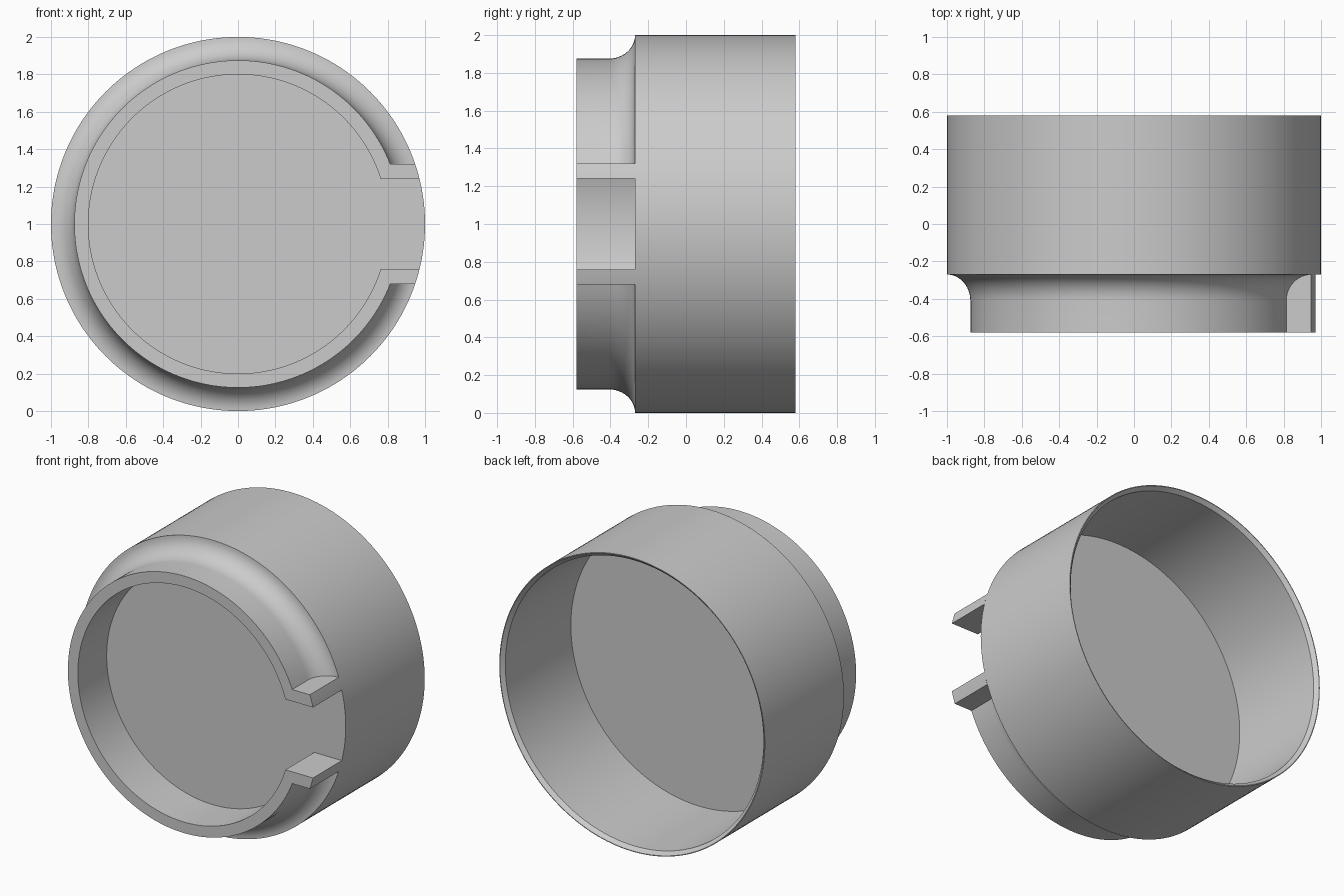
import bpy, bmesh
from math import sin, cos, asin, pi

cube = bpy.data.objects.get("Cube")
if cube:
    bpy.data.objects.remove(cube)

SEGMENTS = 160
CENTRE = 1.0                      # height of the cup's axis
BACK, FLOOR, SHOULDER, FRONT = 0.58, -0.15, -0.27, -0.58
LIP_IN, LIP_OUT = 0.80, 0.875
SLOT, ARM = 0.24, 0.32            # half heights of the slot and the arms

grey = bpy.data.materials.new("plain grey")
grey.use_nodes = True
colour = (0.6, 0.6, 0.6, 1)
grey.diffuse_color = colour
grey.node_tree.nodes["Principled BSDF"].inputs["Base Color"].default_value = colour


def finish(name, bm):
    mesh = bpy.data.meshes.new(name)
    bm.to_mesh(mesh)
    bm.free()
    obj = bpy.data.objects.new(name, mesh)
    bpy.context.collection.objects.link(obj)
    mesh.materials.append(grey)
    bpy.ops.object.select_all(action='DESELECT')
    obj.select_set(True)
    bpy.context.view_layer.objects.active = obj
    bpy.ops.object.shade_smooth_by_angle()
    return obj


def turn(bm, profile, gap=0.0):
    """Turn (radius, y) points about the y axis, leaving a flat-sided gap."""
    rings = []
    for r, y in profile:
        start = asin(gap / r)
        count = SEGMENTS + (1 if gap else 0)
        angles = [start + (2 * pi - 2 * start) * i / SEGMENTS for i in range(count)]
        rings.append([bm.verts.new((r * cos(a), y, CENTRE + r * sin(a))) for a in angles])
    for low, high in zip(rings, rings[1:]):
        for i in range(SEGMENTS):
            j = (i + 1) % len(low)
            bm.faces.new((low[i], high[i], high[j], low[j]))
    return rings


# Cup: open at the back, with a solid floor and a bevelled inner rim
bm = bmesh.new()
rings = turn(bm, [(1, SHOULDER), (1, BACK), (0.995, BACK), (0.972, BACK - 0.025), (0.972, FLOOR)])
bm.faces.new(rings[0])
bm.faces.new(rings[-1][::-1])
finish("cup", bm)

# Lip: broken ring with a concave fillet running out to the shoulder
bm = bmesh.new()
profile = [(LIP_IN, SHOULDER), (LIP_IN, FRONT), (LIP_OUT, FRONT)]
for i in range(13):
    a = pi / 2 * i / 12
    profile.append((1 - (1 - LIP_OUT) * cos(a), SHOULDER - 0.14 * (1 - sin(a))))
turn(bm, profile, ARM)
finish("front_lip", bm)


# Arms: flat bars either side of the slot, ending on the cup's radius
def arc(radius, steps=6):
    low, high = asin(SLOT / radius), asin(ARM / radius)
    angles = [low + (high - low) * i / steps for i in range(steps + 1)]
    return [(radius * cos(a), radius * sin(a)) for a in angles]


for name, side in (("upper_arm", 1), ("lower_arm", -1)):
    bm = bmesh.new()
    outline = arc(1.0) + arc(LIP_IN)[::-1]
    front = [bm.verts.new((x, FRONT, CENTRE + side * z)) for x, z in outline]
    back = [bm.verts.new((x, SHOULDER, CENTRE + side * z)) for x, z in outline]
    bm.faces.new(front)
    for i in range(len(front)):
        j = (i + 1) % len(front)
        bm.faces.new((front[j], front[i], back[i], back[j]))
    if side < 0:
        bmesh.ops.reverse_faces(bm, faces=bm.faces[:])
    finish(name, bm)
